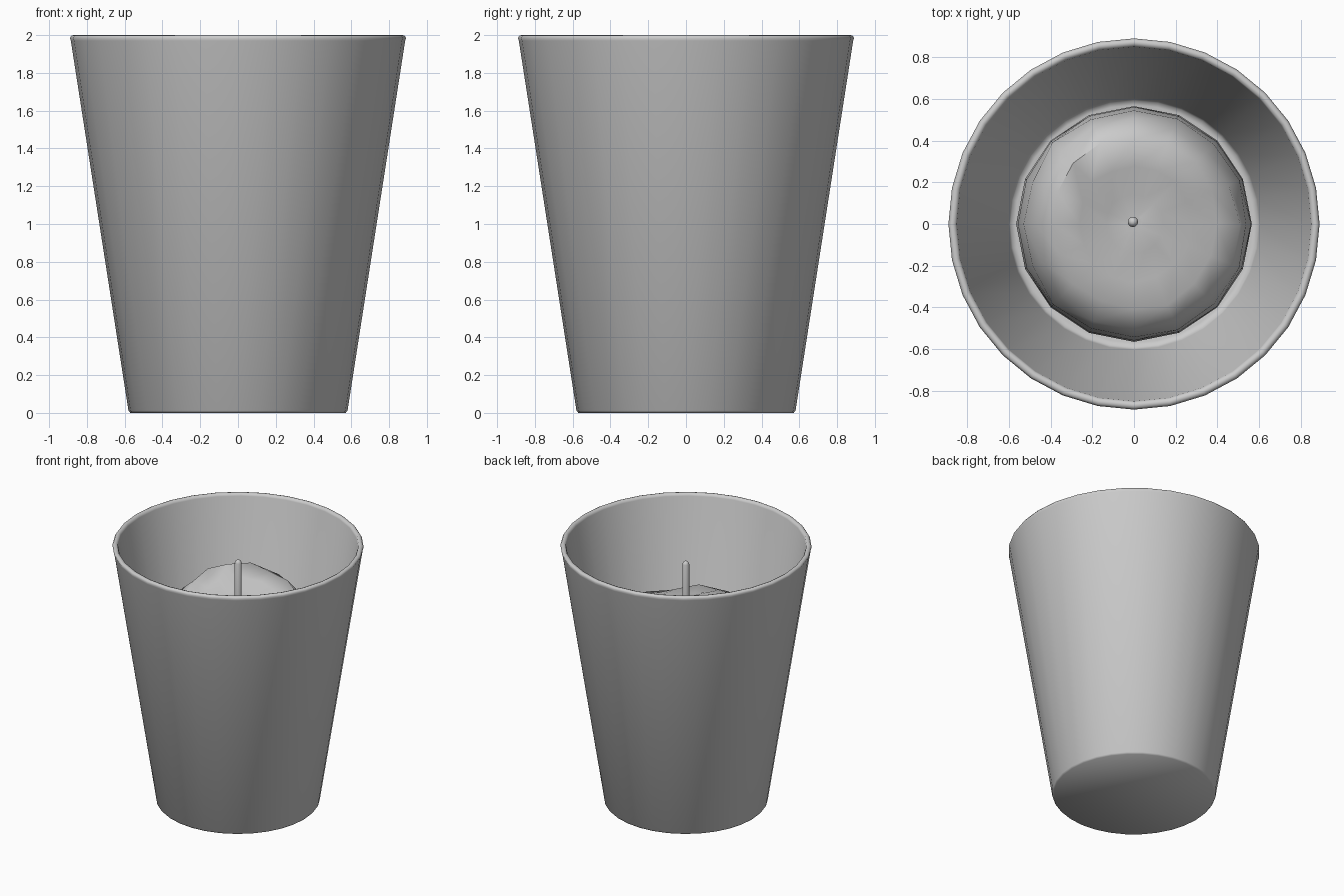
import bpy, bmesh, math, random

if "Cube" in bpy.data.objects:
    bpy.data.objects.remove(bpy.data.objects["Cube"])

random.seed(4)


def finish(bm, name, angle=50):
    bmesh.ops.remove_doubles(bm, verts=bm.verts, dist=1e-5)
    bmesh.ops.recalc_face_normals(bm, faces=bm.faces)
    me = bpy.data.meshes.new(name)
    bm.to_mesh(me)
    bm.free()
    ob = bpy.data.objects.new(name, me)
    bpy.context.collection.objects.link(ob)
    bpy.ops.object.select_all(action='DESELECT')
    ob.select_set(True)
    bpy.context.view_layer.objects.active = ob
    bpy.ops.object.shade_smooth_by_angle(angle=math.radians(angle))
    return ob


def loft(name, rings, n, point, angle=50):
    """Skin n-sided rings, capping both ends; point(ring, theta) gives a coordinate."""
    bm = bmesh.new()
    loops = [[bm.verts.new(point(r, 2 * math.pi * i / n)) for i in range(n)] for r in rings]
    for a, b in zip(loops, loops[1:]):
        for i in range(n):
            j = (i + 1) % n
            bm.faces.new((a[i], a[j], b[j], b[i]))
    bm.faces.new(loops[0][::-1])
    bm.faces.new(loops[-1])
    return finish(bm, name, angle)


def round_point(cx=0, cy=0):
    return lambda r, t: (cx + r[0] * math.cos(t), cy + r[0] * math.sin(t), r[1])


# tapered cup with rounded rim and raised inner floor
cup = [(0.57, 0), (0.58, 0.012), (0.885, 1.97), (0.89, 1.985), (0.882, 1.997), (0.87, 2.0),
       (0.856, 1.996), (0.85, 1.98), (0.603, 0.39), (0.592, 0.365), (0.57, 0.36)]
loft("cup", cup, 32, round_point(), 60)


# half-melted candle: radius, height, how strongly the melt bends the ring
def melted(ring, t):
    r, z, k = ring
    tilt = 0.09 * math.cos(t - math.radians(130)) * k
    j = random.uniform(-1, 1) * k
    rr = r + 0.012 * j - (0.02 * k if math.cos(t - math.pi) > 0.9 else 0)
    return (rr * math.cos(t), rr * math.sin(t), z + tilt + 0.02 * j)


candle = [(0.565, 0.36, 0), (0.565, 0.8, 0), (0.56, 1.15, 0.15), (0.545, 1.37, 0.7),
          (0.50, 1.49, 1), (0.41, 1.56, 1), (0.28, 1.56, 0.7), (0.14, 1.55, 0.3), (0.04, 1.55, 0)]
loft("melted_candle", candle, 16, melted, 60)

# wick with rounded tip
wick = [(0.025, 1.45), (0.025, 1.85), (0.018, 1.865), (0.008, 1.872)]
loft("wick", wick, 12, round_point(-0.005, 0.01))
